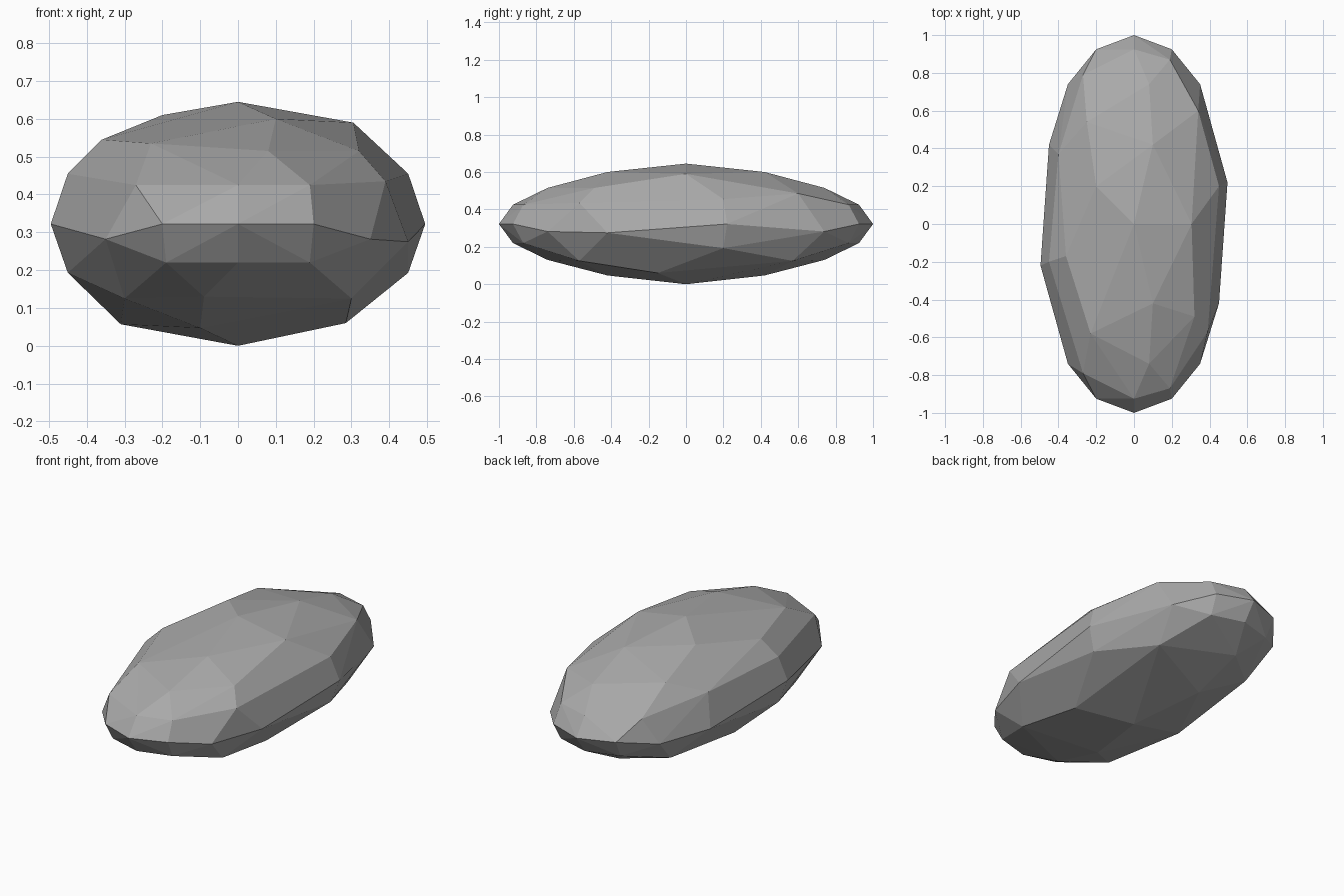
import bpy
import bmesh
import math

default_cube = bpy.data.objects.get("Cube")
if default_cube:
    bpy.data.objects.remove(default_cube, do_unlink=True)


def make_material(name, colour):
    material = bpy.data.materials.new(name)
    material.use_nodes = True
    material.diffuse_color = colour
    shader = material.node_tree.nodes["Principled BSDF"]
    shader.inputs["Base Color"].default_value = colour
    shader.inputs["Roughness"].default_value = 0.9
    return material


def mirrored_ends(points):
    """Repeat corners at the front and the back."""
    return [(x, side * y, z) for x, y, z in points for side in (-1, 1)]


def mirrored_sides(points):
    """Repeat corners on the left and the right."""
    return [(side * x, y, z) for x, y, z in points for side in (-1, 1)]


def turned_about(points):
    """Repeat corners after half a turn about the upright axis."""
    return [(side * x, side * y, z) for x, y, z in points for side in (-1, 1)]


# Blunt tips at the front and back, the same on all quarters
tip_corners = mirrored_ends(mirrored_sides([
    (.2, .925, .322), (.19, .87, .22), (.35, .74, .282), (.3, .57, .125),
]))

# Ridge line corners shared by the front and back
ridge_corners = mirrored_ends([
    (0, 1, .322), (0, .925, .425), (0, .925, .22),
    (.19, .87, .425), (-.27, .79, .425),
    (.08, .74, .515), (-.09, .74, .13),
    (.1, .42, .6), (-.1, .42, .047),
])

# Widest belt of the stone, staggered between the two sides
belt_corners = turned_about([
    (.495, .22, .322), (.45, -.42, .275), (.45, .2, .455), (.45, .2, .193),
])

# Irregular chipped corners on the upper surface
upper_corners = [
    (0, 0, .645), (-.2, .2, .61), (.305, 0, .59),
    (.34, .6, .485), (.32, -.49, .515), (.39, -.57, .435),
    (-.23, -.58, .535), (-.36, -.17, .545),
    (-.4, .37, .455), (-.25, .54, .535),
]

# Corners on the underside
lower_corners = [(0, 0, 0), (.285, -.15, .06), (-.31, 0, .057)]


def build_faceted_stone(name, corners, material):
    """Wrap the corners in flat facets and merge the flat ones."""
    bm = bmesh.new()
    for corner in corners:
        bm.verts.new(corner)
    hull = bmesh.ops.convex_hull(bm, input=bm.verts[:])
    loose = {item for key in ("geom_interior", "geom_unused")
             for item in hull[key] if isinstance(item, bmesh.types.BMVert)}
    bmesh.ops.delete(bm, geom=list(loose), context="VERTS")
    bmesh.ops.dissolve_limit(bm, angle_limit=math.radians(3),
                             verts=bm.verts[:], edges=bm.edges[:])
    bmesh.ops.recalc_face_normals(bm, faces=bm.faces[:])
    for face in bm.faces:
        face.smooth = False
    mesh = bpy.data.meshes.new(name)
    bm.to_mesh(mesh)
    bm.free()
    mesh.materials.append(material)
    stone = bpy.data.objects.new(name, mesh)
    bpy.context.scene.collection.objects.link(stone)
    return stone


stone_grey = make_material("stone grey", (.4, .4, .4, 1))
build_faceted_stone(
    "flat_stone",
    tip_corners + ridge_corners + belt_corners + upper_corners + lower_corners,
    stone_grey,
)
